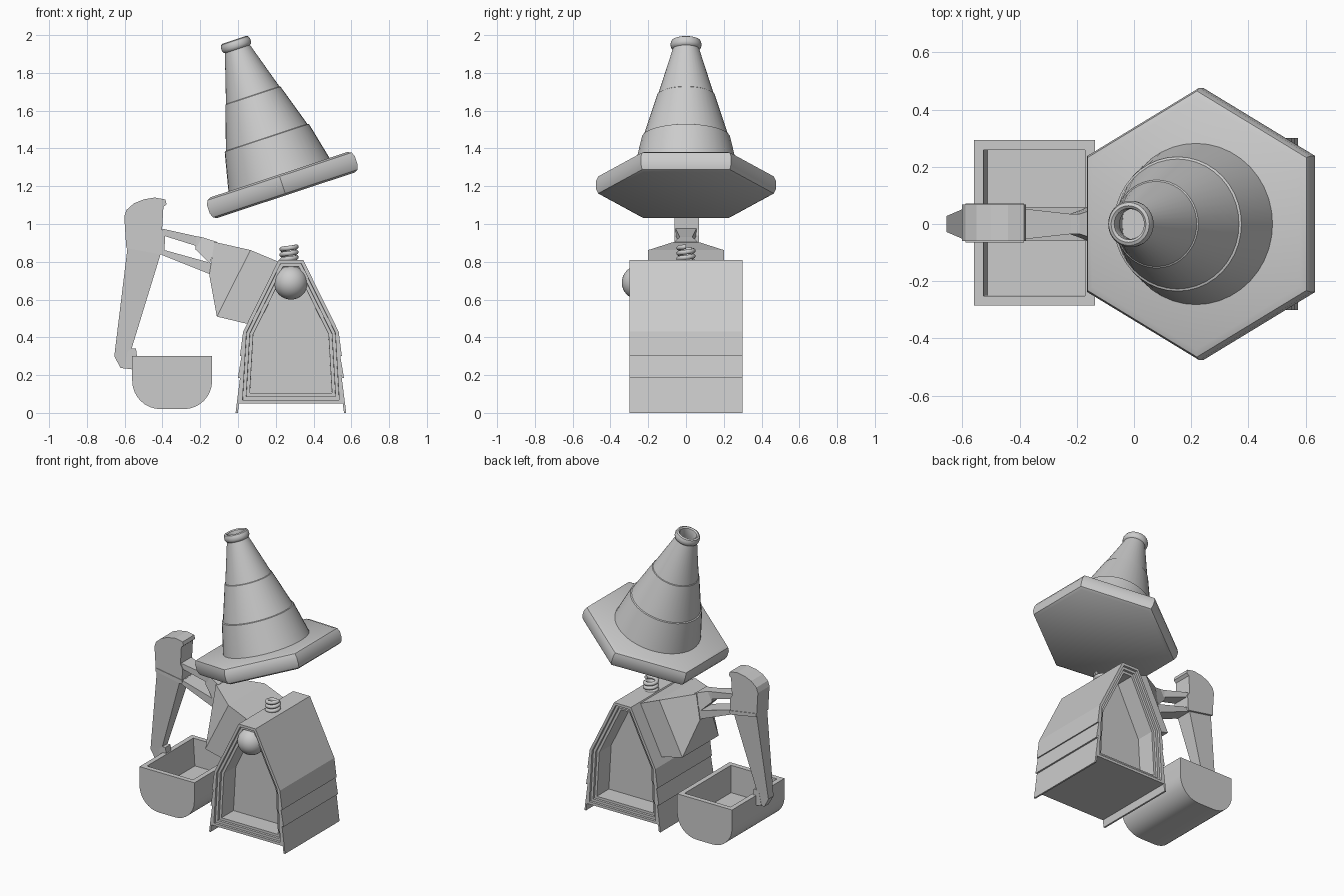
import bpy, bmesh, math
from mathutils import Matrix, Vector

if "Cube" in bpy.data.objects:
    bpy.data.objects.remove(bpy.data.objects["Cube"])

grey = bpy.data.materials.new("plain grey")
grey.diffuse_color = (0.6, 0.6, 0.6, 1)
grey.use_nodes = True
grey.node_tree.nodes["Principled BSDF"].inputs["Base Color"].default_value = grey.diffuse_color


def finish(name, bm, smooth=None):
    bmesh.ops.recalc_face_normals(bm, faces=bm.faces[:])
    me = bpy.data.meshes.new(name)
    bm.to_mesh(me)
    bm.free()
    me.materials.append(grey)
    ob = bpy.data.objects.new(name, me)
    bpy.context.collection.objects.link(ob)
    if smooth:
        bpy.ops.object.select_all(action='DESELECT')
        ob.select_set(True)
        bpy.context.view_layer.objects.active = ob
        bpy.ops.object.shade_smooth_by_angle(angle=math.radians(smooth))
    return ob


def loft(rings, closed=False):
    """Skin a list of equal-length point rings, capping the ends."""
    bm = bmesh.new()
    vs = [[bm.verts.new(p) for p in r] for r in rings]
    n = len(vs[0])
    pairs = list(zip(vs, vs[1:])) + ([(vs[-1], vs[0])] if closed else [])
    for a, b in pairs:
        for i in range(n):
            j = (i + 1) % n
            bm.faces.new((a[i], a[j], b[j], b[i]))
    if not closed:
        bm.faces.new(vs[0])
        bm.faces.new(vs[-1])
    bmesh.ops.recalc_face_normals(bm, faces=bm.faces[:])
    return bm


def prism(pts, y0, y1):
    return loft([[(x, y, z) for x, z in pts] for y in (y0, y1)])


def lathe(profile, n, mat, phase=0.0):
    rings = [[mat @ Vector((r * math.cos(phase + 2 * math.pi * i / n),
                            r * math.sin(phase + 2 * math.pi * i / n), h))
              for i in range(n)] for r, h in profile]
    return loft(rings)


def section(top, bottom, half):
    """Four-cornered cross-section of a beam running along x."""
    return [(top[0], -half, top[1]), (top[0], half, top[1]),
            (bottom[0], half, bottom[1]), (bottom[0], -half, bottom[1])]


def inset(bm, face, thickness, depth):
    bmesh.ops.inset_individual(bm, faces=[face], thickness=thickness,
                               depth=depth, use_even_offset=True)


# House shell with stepped frames and recesses front and back
CX = 0.28
half = [(0.275, 0.05), (0.253, 0.43), (0.065, 0.81)]
outline = [(CX + w, z) for w, z in half] + [(CX - w, z) for w, z in reversed(half)]
bm = prism(outline, -0.30, 0.30)
for f in [f for f in bm.faces if abs(f.normal.y) > 0.9]:
    for t, d in ((0.018, 0), (0.001, -0.015), (0.017, 0), (0.001, -0.015),
                 (0.017, 0), (0.001, -0.13)):
        inset(bm, f, t, d)
finish("house", bm)

# Overlapping side boards, the lowest reaching the ground
for side, label in ((1, "right"), (-1, "left")):
    for k, (zt, zb, wt, wb) in enumerate(((0.43, 0.30, 0.253, 0.270),
                                          (0.31, 0.185, 0.260, 0.281),
                                          (0.195, 0.0, 0.268, 0.293))):
        pts = [(wt, zt), (wb, zb), (wb - 0.012, zb), (wt - 0.012, zt)]
        finish(f"side_board_{label}_{k}",
               prism([(CX + side * w, z) for w, z in pts], -0.30, 0.30))

# Lamp ball on the front
bm = bmesh.new()
bmesh.ops.create_uvsphere(bm, u_segments=32, v_segments=16, radius=0.09,
                          matrix=Matrix.Translation((0.28, -0.25, 0.69)))
finish("lamp_ball", bm, 60)

# Coil spring on the roof
rings = []
steps = 72
for i in range(steps + 1):
    a = 2 * math.pi * 3 * i / steps
    d = Vector((math.cos(a), math.sin(a), 0))
    c = Vector((0.27, 0, 0.795 + 0.085 * i / steps)) + d * 0.038
    rings.append([c + (d * math.cos(t) + Vector((0, 0, math.sin(t)))) * 0.013
                  for t in (2 * math.pi * k / 10 for k in range(10))])
finish("roof_spring", loft(rings), 60)

# Tilted cone: hexagonal foot and stepped round body
hat = Matrix.Translation((0.253, 0, 1.152)) @ Matrix.Rotation(math.radians(-18.3), 4, 'Y')
foot = [(0.445, 0), (0.465, 0.010), (0.476, 0.035), (0.476, 0.080),
        (0.465, 0.105), (0.440, 0.115)]
finish("cone_foot", lathe(foot, 6, hat, math.pi / 2), 35)
body = [(0.283, 0.11), (0.235, 0.32), (0.227, 0.323), (0.154, 0.555), (0.149, 0.558),
        (0.070, 0.815), (0.077, 0.820), (0.081, 0.832), (0.081, 0.848), (0.075, 0.862),
        (0.064, 0.867), (0.055, 0.860), (0.052, 0.845), (0.055, 0.80), (0.20, 0.33)]
finish("cone_body", lathe(body, 40, hat), 40)

# Tapered boom mount growing out of the house
finish("boom_mount", loft([section((0.215, 0.80), (0.055, 0.47), 0.20),
                           section((0.066, 0.862), (-0.112, 0.51), 0.20),
                           section((-0.125, 0.905), (-0.152, 0.73), 0.065)]))

# Boom: upper link and lower link
finish("upper_link", loft([section((-0.11, 0.905), (-0.15, 0.79), 0.062),
                           section((-0.19, 0.93), (-0.225, 0.865), 0.035),
                           section((-0.22, 0.935), (-0.225, 0.885), 0.035),
                           section((-0.40, 0.975), (-0.40, 0.94), 0.055)]))
finish("lower_link", loft([section((-0.13, 0.79), (-0.15, 0.735), 0.06),
                           section((-0.40, 0.865), (-0.40, 0.835), 0.06)]))

# Dipper arm: head, collar and tapering lower arm
head = [(-0.592, 0.88), (-0.602, 1.04), (-0.59, 1.075), (-0.55, 1.11), (-0.50, 1.13),
        (-0.44, 1.14), (-0.385, 1.13), (-0.378, 1.105), (-0.395, 1.09),
        (-0.402, 0.97), (-0.385, 0.94), (-0.39, 0.86)]
finish("arm_head", prism(head, -0.06, 0.068))
collar = [(-0.59, 0.895), (-0.59, 0.872), (-0.39, 0.835), (-0.385, 0.862)]
finish("arm_collar", prism(collar, -0.064, 0.072))
finish("lower_arm", loft([section((-0.585, 0.875), (-0.41, 0.84), 0.058),
                          section((-0.655, 0.30), (-0.565, 0.335), 0.028),
                          section((-0.622, 0.238), (-0.555, 0.23), 0.024)]))
finish("arm_hook", prism([(-0.58, 0.34), (-0.54, 0.34), (-0.535, 0.30),
                          (-0.55, 0.23), (-0.60, 0.24)], -0.028, 0.028))

# Bucket with rounded belly and open top
x0, x1, r = -0.56, -0.137, 0.15
arc = [i * math.pi / 16 for i in range(9)]
pts = [(x0, 0.30)]
pts += [(x0 + r - r * math.cos(a), 0.17 - r * math.sin(a)) for a in arc]
pts += [(x1 - r + r * math.sin(a), 0.17 - r * math.cos(a)) for a in arc]
pts += [(x1, 0.30)]
bm = prism(pts, -0.285, 0.293)
top = max(bm.faces, key=lambda f: f.normal.z * 10 + f.calc_center_median().z)
inset(bm, top, 0.034, 0)
inset(bm, top, 0.001, -0.19)
for v in top.verts:
    if v.co.x < -0.4:
        v.co.x += 0.012
finish("bucket", bm, 35)
